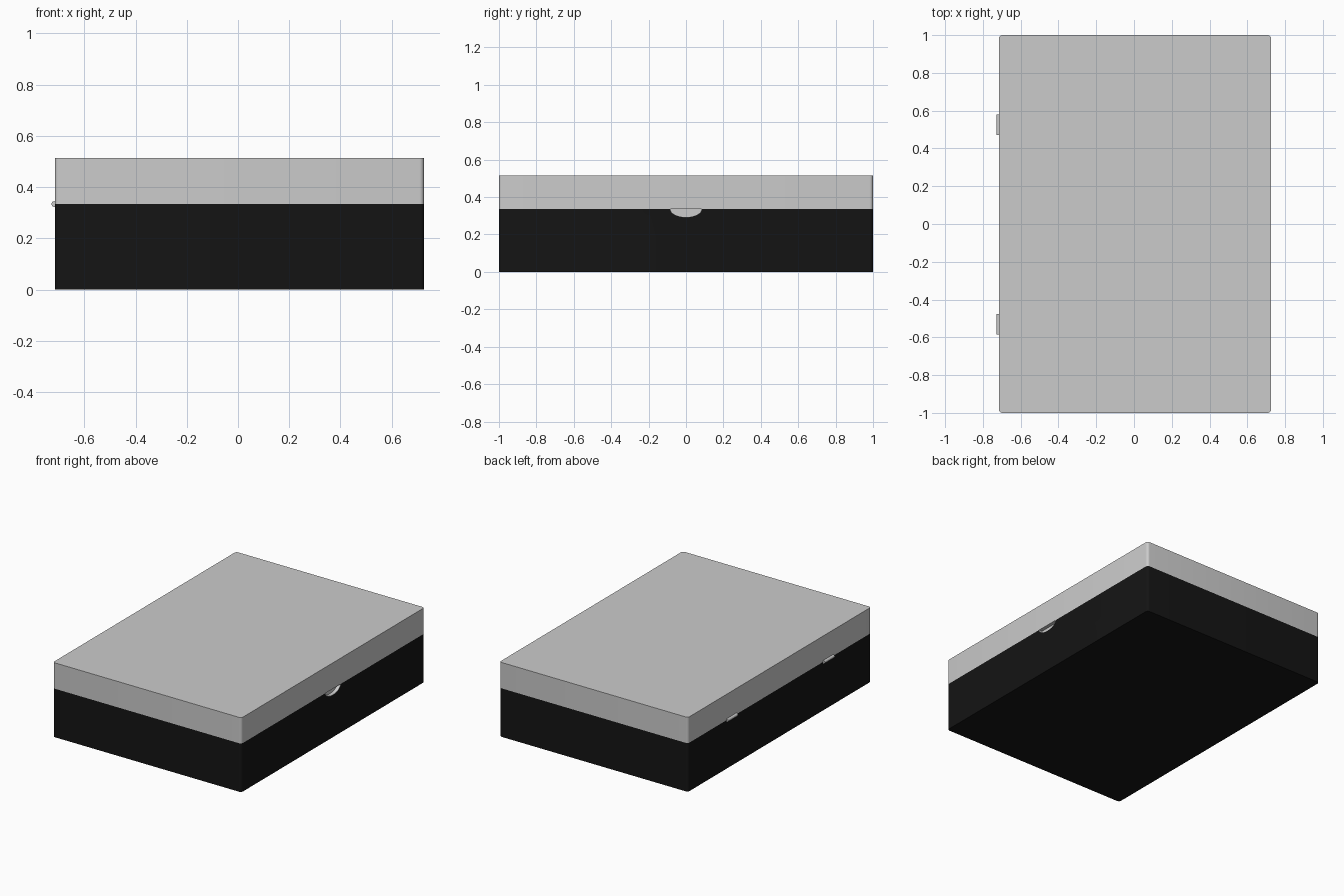
import bpy, bmesh
from math import pi, sin, cos

if "Cube" in bpy.data.objects:
    bpy.data.objects.remove(bpy.data.objects["Cube"])

CX, HX, HY = 0.0055, 0.7205, 1.0     # box centre in x and half sizes
SEAM, TOP, WALL = 0.335, 0.514, 0.025

black = bpy.data.materials.new("black")
black.diffuse_color = (0.007, 0.007, 0.007, 1)
black.use_nodes = True
black.node_tree.nodes["Principled BSDF"].inputs["Base Color"].default_value = black.diffuse_color


def finish(name, bm, mat=None, smooth=True):
    bmesh.ops.recalc_face_normals(bm, faces=bm.faces[:])
    me = bpy.data.meshes.new(name)
    bm.to_mesh(me)
    bm.free()
    ob = bpy.data.objects.new(name, me)
    bpy.context.collection.objects.link(ob)
    if mat:
        me.materials.append(mat)
    if smooth:
        bpy.ops.object.select_all(action='DESELECT')
        ob.select_set(True)
        bpy.context.view_layer.objects.active = ob
        bpy.ops.object.shade_smooth_by_angle(angle=0.6)
    return ob


def ring(bm, inset, z, r=0.018, seg=6):
    """Rounded rectangle loop, inset from the outside of the box."""
    verts = []
    for k, (sx, sy) in enumerate([(1, 1), (-1, 1), (-1, -1), (1, -1)]):
        for i in range(seg + 1):
            a = (k + i / seg) * pi / 2
            verts.append(bm.verts.new((CX + sx * (HX - inset - r) + r * cos(a),
                                       sy * (HY - inset - r) + r * sin(a), z)))
    return verts


def tray(name, rings, mat=None):
    """Hollow tray lofted through (inset, z) rings and capped at both ends."""
    bm = bmesh.new()
    loops = [ring(bm, *q) for q in rings]
    n = len(loops[0])
    for a, b in zip(loops, loops[1:]):
        for i in range(n):
            j = (i + 1) % n
            bm.faces.new((a[i], a[j], b[j], b[i]))
    bm.faces.new(loops[0])
    bm.faces.new(loops[-1])
    return finish(name, bm, mat)


def extrude_x(name, profile, x0, x1, smooth=True):
    """Extrude a closed (y, z) profile along x."""
    bm = bmesh.new()
    f = bm.faces.new([bm.verts.new((x0, y, z)) for y, z in profile])
    new = bmesh.ops.extrude_face_region(bm, geom=[f])["geom"]
    bmesh.ops.translate(bm, vec=(x1 - x0, 0, 0),
                        verts=[v for v in new if isinstance(v, bmesh.types.BMVert)])
    return finish(name, bm, None, smooth)


def arc(ry, rz, n=24):
    return [(-ry * cos(pi * i / n), SEAM - rz * sin(pi * i / n)) for i in range(n + 1)]


# black base, grey inner lining and grey lid
base = tray("base", [(0, 0), (0, SEAM), (WALL, SEAM), (WALL, 0.03)], black)
tray("inner_lining", [(WALL, 0.03), (WALL, SEAM), (0.04, SEAM), (0.04, 0.045)])
tray("lid", [(0, TOP), (0, SEAM), (WALL, SEAM), (WALL, TOP - 0.03)])

# thumb notch in the right wall, with grey edge
edge = CX + HX
profile = arc(0.085, 0.044)
cutter = extrude_x("notch_cutter", [(-0.085, SEAM + 0.02)] + profile + [(0.085, SEAM + 0.02)],
                   edge - WALL - 0.005, edge + 0.05, False)
mod = base.modifiers.new("notch", 'BOOLEAN')
mod.object, mod.operation, mod.solver = cutter, 'DIFFERENCE', 'EXACT'
bpy.context.view_layer.objects.active = base
bpy.ops.object.modifier_apply(modifier="notch")
bpy.data.objects.remove(cutter)
extrude_x("notch_edge", profile + arc(0.083, 0.042)[::-1], edge - WALL, edge)

# hinge barrels on the left side
for name, y in (("hinge_back", 0.525), ("hinge_front", -0.531)):
    bpy.ops.mesh.primitive_cylinder_add(vertices=24, radius=0.011, depth=0.109,
                                        location=(-0.717, y, 0.334), rotation=(pi / 2, 0, 0))
    bpy.context.object.name = name
    bpy.ops.object.shade_smooth_by_angle(angle=0.6)
